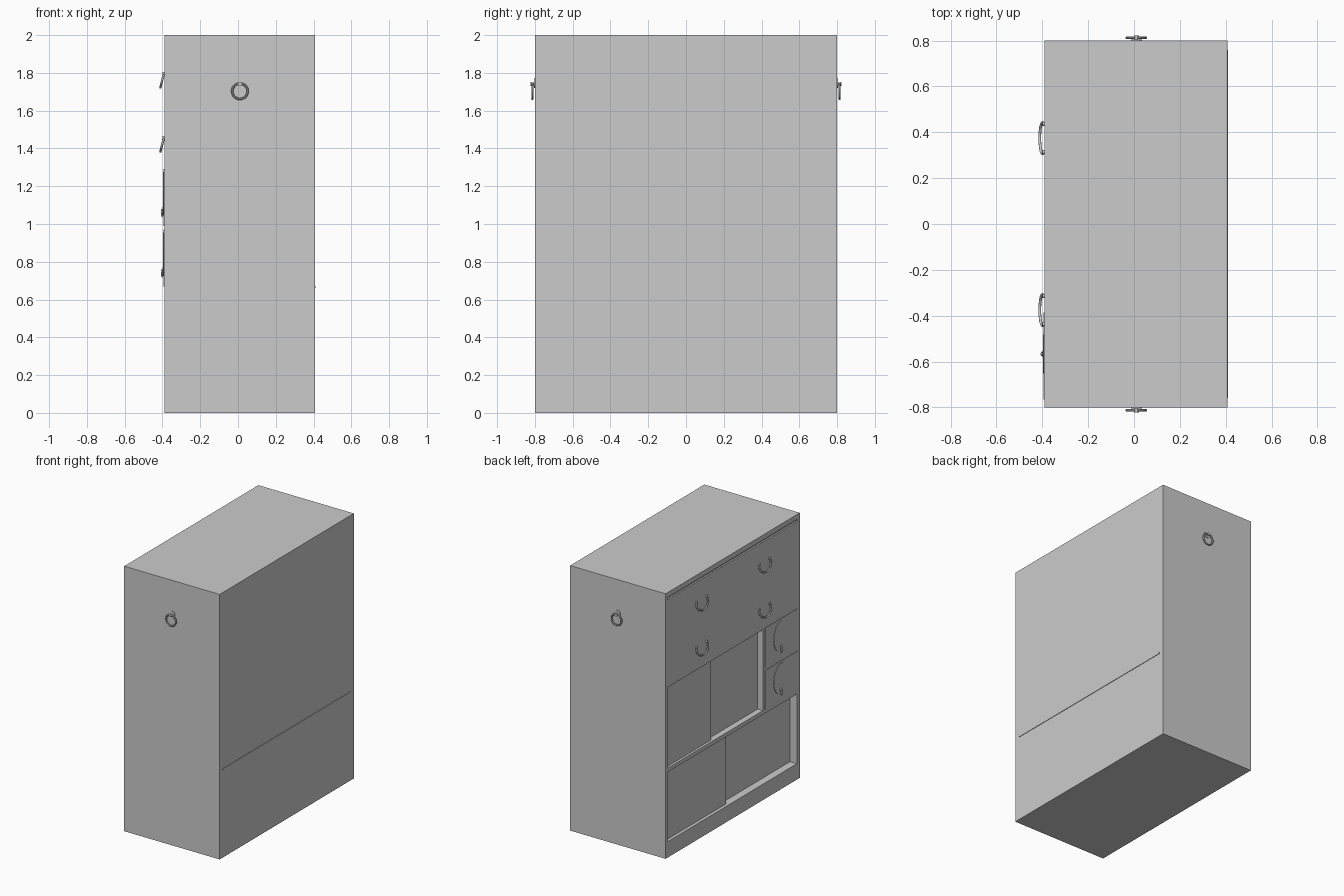
import bpy, math
from mathutils import Vector

if "Cube" in bpy.data.objects:
    bpy.data.objects.remove(bpy.data.objects["Cube"])

FX = -0.39   # plane of the drawer side, which faces -x
BX = 0.407   # plane of the back


def box(name, x0, x1, y0, y1, z0, z1):
    bpy.ops.mesh.primitive_cube_add(size=1, location=((x0+x1)/2, (y0+y1)/2, (z0+z1)/2))
    o = bpy.context.object
    o.name = name
    o.scale = (x1-x0, y1-y0, z1-z0)
    bpy.ops.object.transform_apply(location=False, rotation=False, scale=True)
    return o


def disc(name, loc, axis, radius, depth, stretch=1.0):
    bpy.ops.mesh.primitive_cylinder_add(vertices=32, radius=radius, depth=depth, location=loc)
    o = bpy.context.object
    o.name = name
    if axis == 'x':
        o.rotation_euler = (0, math.pi/2, 0)
        o.scale = (stretch, 1, 1)
    else:
        o.rotation_euler = (math.pi/2, 0, 0)
    bpy.ops.object.shade_smooth_by_angle()
    return o


def tube(name, points, radius):
    cu = bpy.data.curves.new(name, 'CURVE')
    cu.dimensions = '3D'
    cu.bevel_depth = radius
    cu.bevel_resolution = 3
    cu.use_fill_caps = True
    sp = cu.splines.new('POLY')
    sp.points.add(len(points)-1)
    for p, co in zip(sp.points, points):
        p.co = (*co, 1)
    sp.use_smooth = True
    o = bpy.data.objects.new(name, cu)
    bpy.context.collection.objects.link(o)
    return o


# carcass with recesses for the sliding doors and a groove under the top
body = box("cabinet_body", FX, BX, -0.8, 0.8, 0, 2)
cuts = [(0.07, -0.36, 0.775, 0.675, 1.285),
        (0.085, -0.765, 0.775, 0.12, 0.645),
        (0.012, -0.77, 0.775, 1.948, 1.962)]
for depth, y0, y1, z0, z1 in cuts:
    c = box("recess_cutter", FX-0.05, FX+depth, y0, y1, z0, z1)
    c.hide_render = True
    c.hide_viewport = True
    m = body.modifiers.new("recess", 'BOOLEAN')
    m.operation = 'DIFFERENCE'
    m.solver = 'EXACT'
    m.object = c

# sliding doors, the left one riding in front of the right one
box("middle_left_door", FX+0.018, FX+0.038, 0.235, 0.775, 0.675, 1.285)
box("middle_right_door", FX+0.045, FX+0.07, -0.36, 0.28, 0.675, 1.285)
box("lower_left_door", FX+0.024, FX+0.048, 0.045, 0.775, 0.12, 0.645)
box("lower_right_door", FX+0.058, FX+0.085, -0.765, 0.09, 0.12, 0.645)

# shelf edge showing through the back
box("shelf_edge", BX-0.02, 0.411, -0.76, 0.76, 0.66, 0.672)

# small locker doors with a round metal plate and a drop pull
for z in (0.67, 0.99):
    box("locker_door", FX-0.004, FX+0.01, -0.765, -0.385, z, z+0.3)
    disc("locker_plate", (FX-0.004, -0.567, z+0.17), 'x', 0.085, 0.006, 1.35)
    disc("pull_base", (FX-0.006, -0.567, z+0.085), 'x', 0.016, 0.008)
    disc("pull_stem", (FX-0.009, -0.567, z+0.085), 'x', 0.005, 0.018)
    bpy.ops.mesh.primitive_uv_sphere_add(segments=16, ring_count=10, radius=0.01,
                                         location=(FX-0.012, -0.567, z+0.065))
    drop = bpy.context.object
    drop.name = "pull_drop"
    drop.scale = (0.5, 1, 2)
    bpy.ops.object.shade_smooth_by_angle()

# U-shaped drawer handles, hanging slightly outwards
for z in (1.795, 1.455):
    for yc in (0.375, -0.375):
        pts = []
        for i in range(25):
            a = math.radians(-25 + 230*i/24)
            drop_z = 0.022 + 0.05*math.sin(a)
            pts.append((FX-0.003-0.018*drop_z/0.072, yc+0.068*math.cos(a), z-drop_z))
        tube("drawer_handle", pts, 0.006)
        for p in (pts[0], pts[-1]):
            disc("handle_mount", (FX-0.003, p[1], p[2]+0.002), 'x', 0.009, 0.012)

# carrying ring with eye and plate on both narrow sides
for s in (-1, 1):
    disc("ring_plate", (0.01, s*0.801, 1.745), 'y', 0.024, 0.006)
    disc("ring_stem", (0.01, s*0.81, 1.742), 'y', 0.008, 0.024)
    disc("ring_stud", (0.01, s*0.82, 1.742), 'y', 0.011, 0.005)
    bpy.ops.mesh.primitive_torus_add(major_radius=0.041, minor_radius=0.006, major_segments=36,
                                     minor_segments=10, location=(0.01, s*0.813, 1.703),
                                     rotation=(math.pi/2, 0, 0))
    bpy.context.object.name = "carrying_ring"
    bpy.ops.object.shade_smooth_by_angle()
